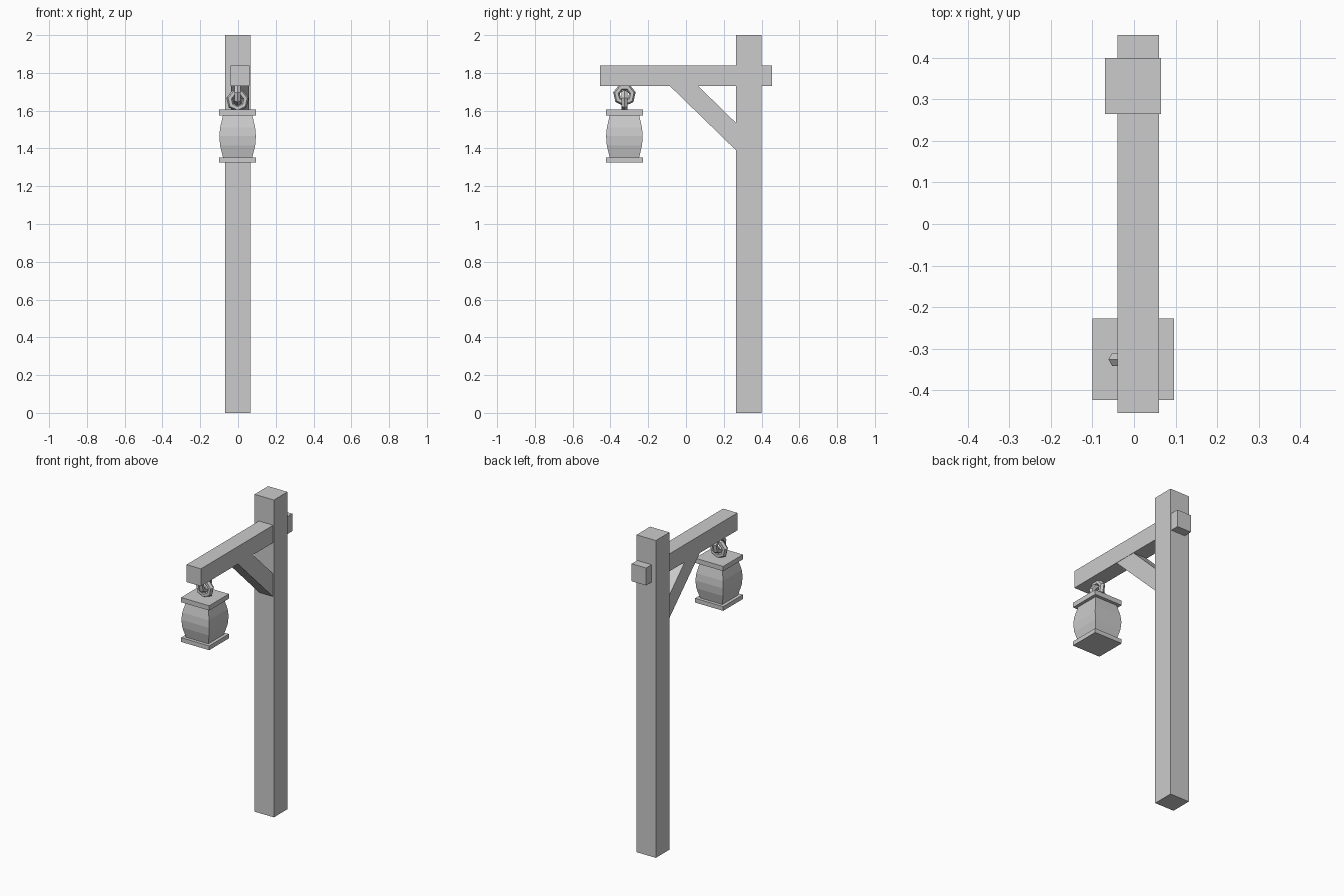
import bpy, bmesh
from math import pi, cos, sin
from mathutils import Vector

if "Cube" in bpy.data.objects:
    bpy.data.objects.remove(bpy.data.objects["Cube"])


def finish(name, bm):
    bmesh.ops.recalc_face_normals(bm, faces=bm.faces)
    mesh = bpy.data.meshes.new(name)
    bm.to_mesh(mesh)
    bm.free()
    obj = bpy.data.objects.new(name, mesh)
    bpy.context.collection.objects.link(obj)
    return obj


def loft(name, rings, closed=False):
    """Skin a list of equal-length vertex rings, capped or joined end to start."""
    bm = bmesh.new()
    rows = [[bm.verts.new(p) for p in ring] for ring in rings]
    n = len(rows[0])
    pairs = list(zip(rows, rows[1:])) + ([(rows[-1], rows[0])] if closed else [])
    for a, b in pairs:
        for i in range(n):
            j = (i + 1) % n
            bm.faces.new((a[i], a[j], b[j], b[i]))
    if not closed:
        bm.faces.new(rows[0])
        bm.faces.new(rows[-1])
    return finish(name, bm)


def box(name, x, y, z):
    return loft(name, [[(x[0], y[0], h), (x[1], y[0], h), (x[1], y[1], h), (x[0], y[1], h)]
                       for h in z])


def link(name, centre, axis, major=0.043, minor=0.018, segs=7, sides=6):
    """Chain link standing upright, spread along the given horizontal axis."""
    c, u, up = Vector(centre), Vector(axis), Vector((0, 0, 1))
    side = u.cross(up)
    rings = []
    for i in range(segs):
        a = -pi / 2 + 2 * pi * i / segs
        out = u * cos(a) + up * sin(a)
        rings.append([c + out * (major + minor * cos(b)) + side * minor * sin(b)
                      for b in (2 * pi * k / sides for k in range(sides))])
    return loft(name, rings, closed=True)


# Timber frame
box("post", (-0.07, 0.065), (0.265, 0.40), (0, 2))
box("cross_beam", (-0.04, 0.06), (-0.455, 0.455), (1.73, 1.84))
brace = [(-0.09, 1.735), (0.06, 1.735), (0.27, 1.53), (0.27, 1.385)]
loft("diagonal_brace", [[(x, y, z) for y, z in brace] for x in (-0.038, 0.058)])

# Interlocked chain links
LX, LY = -0.002, -0.326
link("upper_link", (LX, LY, 1.684), (0, 1, 0))
link("lower_link", (LX, LY, 1.655), (1, 0, 0))

# Lantern: square bulging body between two plates
profile = [(1.345, 0.076), (1.415, 0.093), (1.465, 0.097), (1.51, 0.093), (1.58, 0.077)]
loft("lantern_body", [[(LX + sx * r, LY + sy * r, z)
                       for sx, sy in ((-1, -1), (1, -1), (1, 1), (-1, 1))]
                      for z, r in profile])
for name, z in (("lantern_base", (1.325, 1.352)), ("lantern_lid", (1.575, 1.605))):
    box(name, (LX - 0.098, LX + 0.098), (LY - 0.098, LY + 0.098), z)
